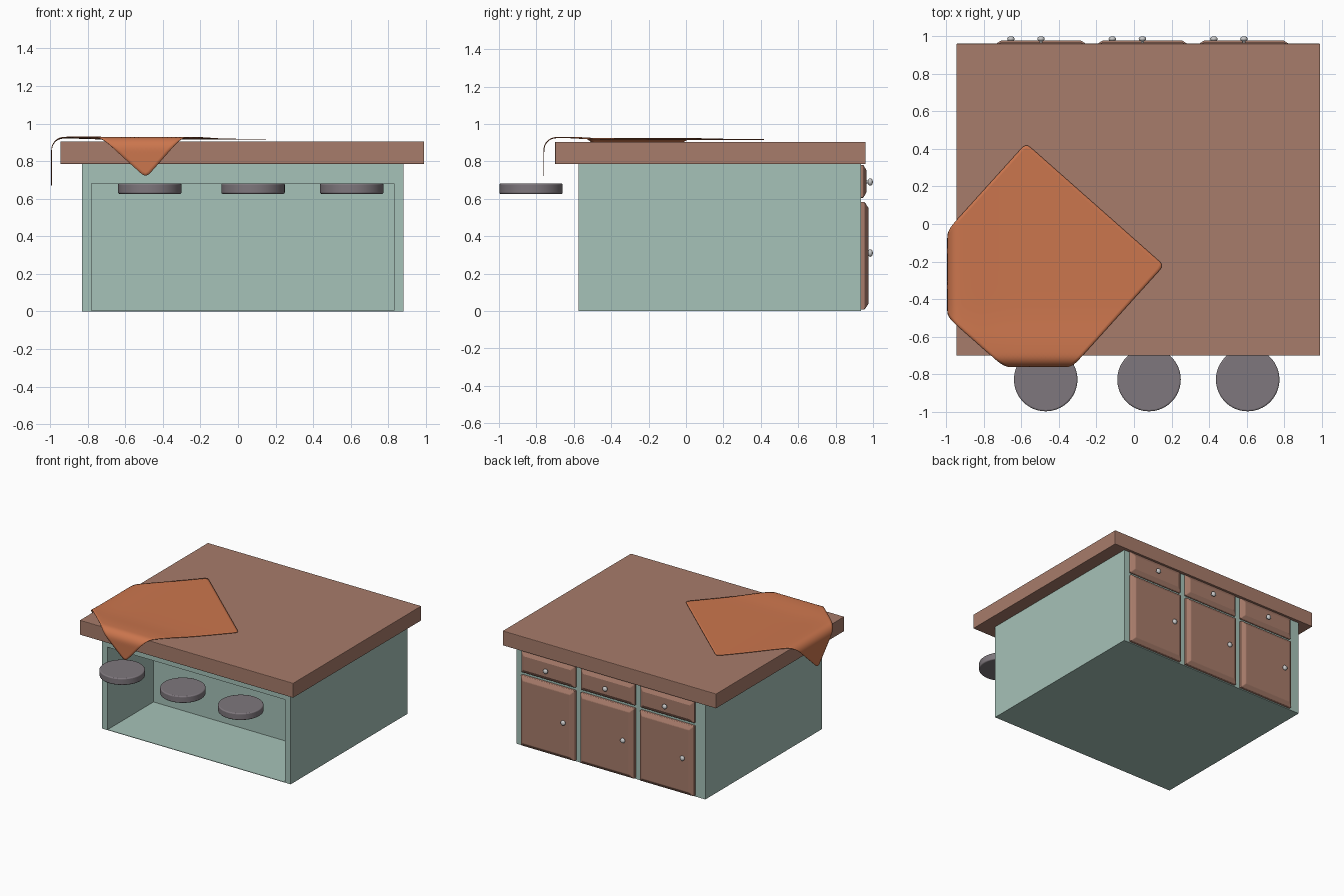
import bpy, bmesh, math
from mathutils import Vector, Matrix

if "Cube" in bpy.data.objects:
    bpy.data.objects.remove(bpy.data.objects["Cube"])


def material(name, rgb):
    m = bpy.data.materials.new(name)
    m.diffuse_color = (*rgb, 1)
    m.use_nodes = True
    m.node_tree.nodes["Principled BSDF"].inputs["Base Color"].default_value = m.diffuse_color
    return m


WOOD = material("wood", (0.39, 0.20, 0.145))
PAINT = material("painted_cabinet", (0.38, 0.54, 0.48))
CLOTH = material("orange_cloth", (0.60, 0.18, 0.075))
SEAT = material("seat_grey", (0.21, 0.185, 0.205))


def finish(bm, name, mat=None, smooth=False, bevel=0, segments=2):
    bmesh.ops.recalc_face_normals(bm, faces=bm.faces)
    me = bpy.data.meshes.new(name)
    bm.to_mesh(me)
    bm.free()
    ob = bpy.data.objects.new(name, me)
    bpy.context.collection.objects.link(ob)
    if mat:
        me.materials.append(mat)
    if bevel:
        b = ob.modifiers.new("bevel", "BEVEL")
        b.width, b.segments, b.limit_method = bevel, segments, 'ANGLE'
    if smooth:
        bpy.ops.object.select_all(action='DESELECT')
        ob.select_set(True)
        bpy.context.view_layer.objects.active = ob
        bpy.ops.object.shade_smooth_by_angle(angle=math.radians(40))
    return ob


def box(lo, hi):
    lo, hi = Vector(lo), Vector(hi)
    bm = bmesh.new()
    bmesh.ops.create_cube(bm, size=1)
    for v in bm.verts:
        v.co = (lo + hi) / 2 + v.co * (hi - lo)
    bm.normal_update()
    return bm


def face_towards(bm, direction):
    return max(bm.faces, key=lambda f: f.normal.dot(Vector(direction)))


# Countertop
finish(box((-0.945, -0.70, 0.785), (0.99, 0.96, 0.905)), "countertop", WOOD, bevel=0.004)

# Cabinet body with the leg-room recess on the seating side
bm = box((-0.83, -0.575, 0), (0.88, 0.935, 0.785))
front = face_towards(bm, (0, -1, 0))
bmesh.ops.inset_individual(bm, faces=[front], thickness=0.05)
for v in front.verts:
    v.co.x = -0.78 if v.co.x < 0 else 0.83
    v.co.z = 0.004 if v.co.z < 0.4 else 0.68
inner = bmesh.ops.extrude_discrete_faces(bm, faces=[front])["faces"][0]
for v in inner.verts:
    v.co.y = 0.02
finish(bm, "cabinet_body", PAINT)


# Raised panels and knobs
def panel(name, cx, z0, z1, edge_y, face_y):
    bm = box((cx - 0.245, 0.93, z0), (cx + 0.245, edge_y, z1))
    bmesh.ops.inset_individual(bm, faces=[face_towards(bm, (0, 1, 0))],
                               thickness=0.045, depth=face_y - edge_y)
    finish(bm, name, WOOD, smooth=False, bevel=0.004)


def knob(name, x, face_y, z):
    bm = bmesh.new()
    bmesh.ops.create_uvsphere(bm, u_segments=20, v_segments=12, radius=0.02)
    bmesh.ops.scale(bm, vec=(1, 0.7, 1), verts=bm.verts)
    bmesh.ops.translate(bm, vec=(x, 0.985, z), verts=bm.verts)
    stem = Matrix.Translation((x, (face_y + 0.98) / 2, z)) @ Matrix.Rotation(math.pi / 2, 4, 'X')
    bmesh.ops.create_cone(bm, cap_ends=True, segments=16, radius1=0.009, radius2=0.009,
                          depth=0.99 - face_y, matrix=stem)
    finish(bm, name, smooth=True)


for i, cx in enumerate((-0.495, 0.045, 0.585), 1):
    panel(f"drawer_{i}", cx, 0.605, 0.782, 0.948, 0.966)
    knob(f"drawer_knob_{i}", cx, 0.966, 0.69)
    panel(f"door_{i}", cx, 0.008, 0.583, 0.955, 0.976)
    knob(f"door_knob_{i}", cx - 0.16, 0.976, 0.31)

# Stool seats
for i, cx in enumerate((-0.47, 0.08, 0.605), 1):
    bm = bmesh.new()
    bmesh.ops.create_cone(bm, cap_ends=True, segments=64, radius1=0.169, radius2=0.169,
                          depth=0.056, matrix=Matrix.Translation((cx, -0.828, 0.654)))
    finish(bm, f"stool_seat_{i}", SEAT, smooth=True, bevel=0.008, segments=3)

# Draped cloth: a square sheet bent down over two counter edges
A, B = Vector((-0.575, 0.43)), Vector((0.16, -0.22))
SIDE = Vector((-0.65, -0.72))
RADIUS = 0.06


def bend(p, start):
    """Returns the position past a fold line and the drop below the top."""
    s = start - p
    if s <= 0:
        return p, 0
    a = min(s / RADIUS, math.pi / 2)
    straight = max(0, s - RADIUS * math.pi / 2)
    return start - RADIUS * math.sin(a), RADIUS * (1 - math.cos(a)) + straight


bm = bmesh.new()
bmesh.ops.create_grid(bm, x_segments=60, y_segments=60, size=1)
c = 0.06
for v in bm.verts:
    a, b = v.co.x, v.co.y
    # round the sheet corners
    da, db = abs(a) - (1 - c), abs(b) - (1 - c)
    if da > 0 and db > 0:
        k = max(da, db) / math.hypot(da, db)
        a = math.copysign(1 - c + da * k, a)
        b = math.copysign(1 - c + db * k, b)
    p = A + (B - A) * (a + 1) / 2 + SIDE * (b + 1) / 2
    # slight lift where the cloth rolls over the edges
    lift = 0.010 * (math.exp(-((p.x + 0.90) / 0.13) ** 2) * 0.5
                    + math.exp(-((p.y + 0.66) / 0.13) ** 2))
    x, drop_x = bend(p.x, -0.932)
    y, drop_y = bend(p.y, -0.70)
    v.co = (x, y, 0.917 + min(lift, 0.012) - drop_x - drop_y)
cloth = finish(bm, "draped_cloth", CLOTH, smooth=True)
if cloth.data.polygons[0].normal.z < 0:
    cloth.data.flip_normals()
thick = cloth.modifiers.new("thickness", "SOLIDIFY")
thick.thickness, thick.offset = 0.004, 0
